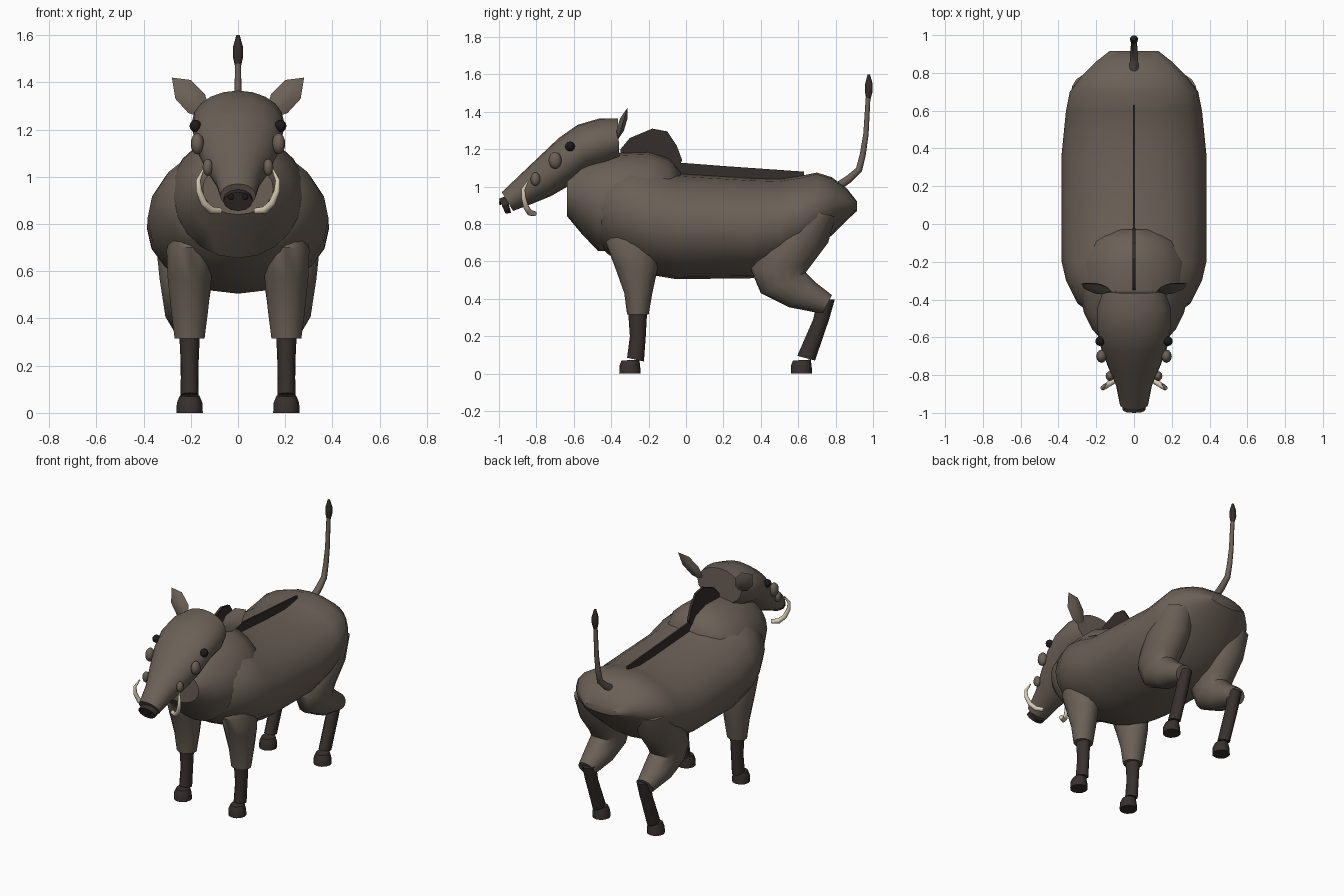
import bpy, bmesh, math
from mathutils import Vector

cube = bpy.data.objects.get("Cube")
if cube:
    bpy.data.objects.remove(cube, do_unlink=True)


def material(name, rgb):
    m = bpy.data.materials.new(name)
    m.use_nodes = True
    m.diffuse_color = (*rgb, 1)
    m.node_tree.nodes["Principled BSDF"].inputs["Base Color"].default_value = (*rgb, 1)
    return m


HIDE = material("brown hide", (.145, .117, .094))
DARK = material("dark leg", (.04, .03, .028))
HAIR = material("dark hair", (.036, .026, .024))
BLACK = material("black", (.012, .01, .01))
IVORY = material("ivory", (.68, .6, .45))


def finish(name, bm, mat, angle=40):
    bmesh.ops.recalc_face_normals(bm, faces=bm.faces[:])
    me = bpy.data.meshes.new(name)
    bm.to_mesh(me)
    bm.free()
    me.materials.append(mat)
    ob = bpy.data.objects.new(name, me)
    bpy.context.collection.objects.link(ob)
    bpy.ops.object.select_all(action='DESELECT')
    ob.select_set(True)
    bpy.context.view_layer.objects.active = ob
    bpy.ops.object.shade_smooth_by_angle(angle=math.radians(angle))
    return ob


def skin(name, rings, mat, angle=40):
    """Join rings of points into a closed skin."""
    bm = bmesh.new()
    loops = [[bm.verts.new(p) for p in ring] for ring in rings]
    n = len(loops[0])
    for a, b in zip(loops, loops[1:]):
        for i in range(n):
            j = (i + 1) % n
            bm.faces.new((a[i], a[j], b[j], b[i]))
    bm.faces.new(loops[0])
    bm.faces.new(loops[-1])
    return finish(name, bm, mat, angle)


def hull(name, stations, mat, x=0, sides=20):
    """Each station is two opposite points (y, z) of a ring and its half width."""
    rings = []
    for ya, za, yb, zb, w in stations:
        a, b = Vector((x, ya, za)), Vector((x, yb, zb))
        mid, half = (a + b) / 2, (a - b) / 2
        rings.append([mid + half * math.cos(t) + Vector((w * math.sin(t), 0, 0))
                      for t in (math.tau * i / sides for i in range(sides))])
    return skin(name, rings, mat)


def tube(name, points, radii, mat, sides=10):
    pts = [Vector(p) for p in points]
    rings = []
    for i, p in enumerate(pts):
        d = (pts[min(i + 1, len(pts) - 1)] - pts[max(i - 1, 0)]).normalized()
        u = d.cross(Vector((0, 1, .3))).normalized()
        v = d.cross(u)
        rings.append([p + radii[i] * (u * math.cos(t) + v * math.sin(t))
                      for t in (math.tau * k / sides for k in range(sides))])
    return skin(name, rings, mat, 60)


def ball(name, centre, size, mat):
    bm = bmesh.new()
    bmesh.ops.create_uvsphere(bm, u_segments=12, v_segments=8, radius=1)
    bmesh.ops.scale(bm, vec=size, verts=bm.verts)
    bmesh.ops.translate(bm, vec=centre, verts=bm.verts)
    return finish(name, bm, mat)


def plate(name, outline, thickness, mat):
    """Flat polygon in the y-z plane, given thickness along x."""
    return skin(name, [[(s * thickness / 2, y, z) for y, z in outline]
                       for s in (-1, 1)], mat, 30)


# Torso and neck: y, top, bottom, half width
torso = [(-.48, 1.05, .7, .22), (-.42, 1.11, .64, .3), (-.3, 1.14, .57, .36),
         (-.2, 1.12, .53, .383), (-.05, 1.07, .505, .385), (.35, 1.045, .51, .385),
         (.5, 1.04, .54, .37), (.6, 1.055, .59, .36), (.7, 1.075, .67, .34),
         (.78, 1.05, .74, .28), (.86, .99, .82, .2), (.915, .92, .87, .13)]
hull("torso", [(y, t, y, b, w) for y, t, b, w in torso], HIDE)
neck = [(-.03, 1.08, .85, .13), (-.09, 1.15, .72, .23), (-.2, 1.185, .66, .29),
        (-.35, 1.18, .66, .29), (-.47, 1.16, .655, .265), (-.56, 1.13, .75, .22),
        (-.635, 1.06, .84, .15)]
hull("neck", [(y, t, y, b, w) for y, t, b, w in neck], HIDE)

# Head and snout
hull("head", [(-.365, 1.365, -.355, 1.14, .165), (-.46, 1.365, -.43, 1.1, .195),
              (-.58, 1.33, -.52, 1.08, .195), (-.68, 1.26, -.6, 1.02, .18),
              (-.78, 1.165, -.72, .95, .14), (-.88, 1.07, -.83, .905, .095),
              (-.985, .97, -.925, .87, .075)], HIDE)
hull("nose", [(-.96, .95, -.935, .86, .062), (-1, .935, -.965, .855, .062)], HAIR, sides=12)

# Mane on neck and back
plate("neck_mane", [(-.35, 1.15), (-.35, 1.2), (-.3, 1.26), (-.18, 1.31), (-.1, 1.295),
                    (-.05, 1.22), (-.02, 1.14), (-.06, 1.08)], .016, HAIR)
plate("back_mane", [(-.08, 1.05), (-.06, 1.13), (.2, 1.11), (.63, 1.08), (.63, 1.03)],
      .012, HAIR)

# Tail with tuft
tube("tail", [(0, .81, 1.0), (0, .87, 1.04), (0, .925, 1.09), (0, .945, 1.17),
              (0, .962, 1.28), (0, .975, 1.5)], [.024, .022, .019, .017, .015, .013], HIDE)
tube("tail_tuft", [(0, .975, 1.47), (0, .977, 1.51), (0, .978, 1.55), (0, .977, 1.6)],
     [.013, .022, .021, .007], HAIR)

# Paired parts
for s, side in ((1, "left"), (-1, "right")):
    x = .205 * s
    # Front leg
    hull(side + "_front_upper_leg", [(-.4, .75, -.2, .78, .075), (-.43, .7, -.14, .68, .1),
                                     (-.38, .57, -.15, .57, .095),
                                     (-.33, .43, -.18, .43, .08),
                                     (-.315, .315, -.2, .315, .065)], HIDE, x, 14)
    hull(side + "_front_shank", [(-.31, .34, -.208, .33, .044), (-.3, .2, -.215, .2, .037),
                                 (-.315, .085, -.225, .065, .038)], DARK, x, 12)
    # Hind leg
    hull(side + "_thigh", [(.8, .84, .62, .88, .11), (.76, .7, .42, .72, .13),
                           (.67, .58, .345, .56, .115), (.64, .54, .4, .43, .1),
                           (.69, .49, .55, .355, .09), (.78, .42, .73, .32, .06)],
         HIDE, x + .015 * s, 14)
    hull(side + "_hind_shank", [(.795, .395, .705, .4, .044), (.765, .29, .68, .29, .04),
                                (.69, .07, .595, .095, .036)], DARK, x, 12)
    # Hooves
    for end, y in (("front", -.3), ("hind", .617)):
        hull(f"{side}_{end}_hoof", [(y - .045, .07, y + .05, .075, .042),
                                    (y - .055, .045, y + .055, .04, .054),
                                    (y - .057, 0, y + .057, 0, .056)], DARK, x, 12)
    # Face details
    ball(side + "_eye", (.18 * s, -.62, 1.215), (.025, .026, .026), BLACK)
    ball(side + "_upper_wart", (.172 * s, -.7, 1.14), (.028, .035, .045), HIDE)
    ball(side + "_lower_wart", (.128 * s, -.805, 1.04), (.022, .026, .036), HIDE)
    ball(side + "_nostril", (.03 * s, -.993, .915), (.012, .006, .014), BLACK)
    tube(side + "_tusk", [(.075 * s, -.81, .855), (.115 * s, -.835, .86),
                          (.145 * s, -.855, .89), (.165 * s, -.868, .94),
                          (.168 * s, -.87, .985), (.148 * s, -.845, 1.03)],
         [.014, .016, .015, .013, .01, .004], IVORY)
    # Ear: thin leaf leaning backward
    leaf = [(.12, 1.28), (.14, 1.35), (.2, 1.41), (.28, 1.42), (.265, 1.33), (.21, 1.27),
            (.15, 1.25)]
    cx, cz = .19, 1.33
    rings = []
    for shrink, depth in ((.4, -.022), (1, 0), (.4, .018)):
        rings.append([(s * (cx + (a - cx) * shrink),
                       -.365 + .3 * (cz + (z - cz) * shrink - 1.25) + depth,
                       cz + (z - cz) * shrink) for a, z in leaf])
    skin(side + "_ear", rings, HIDE, 40)
